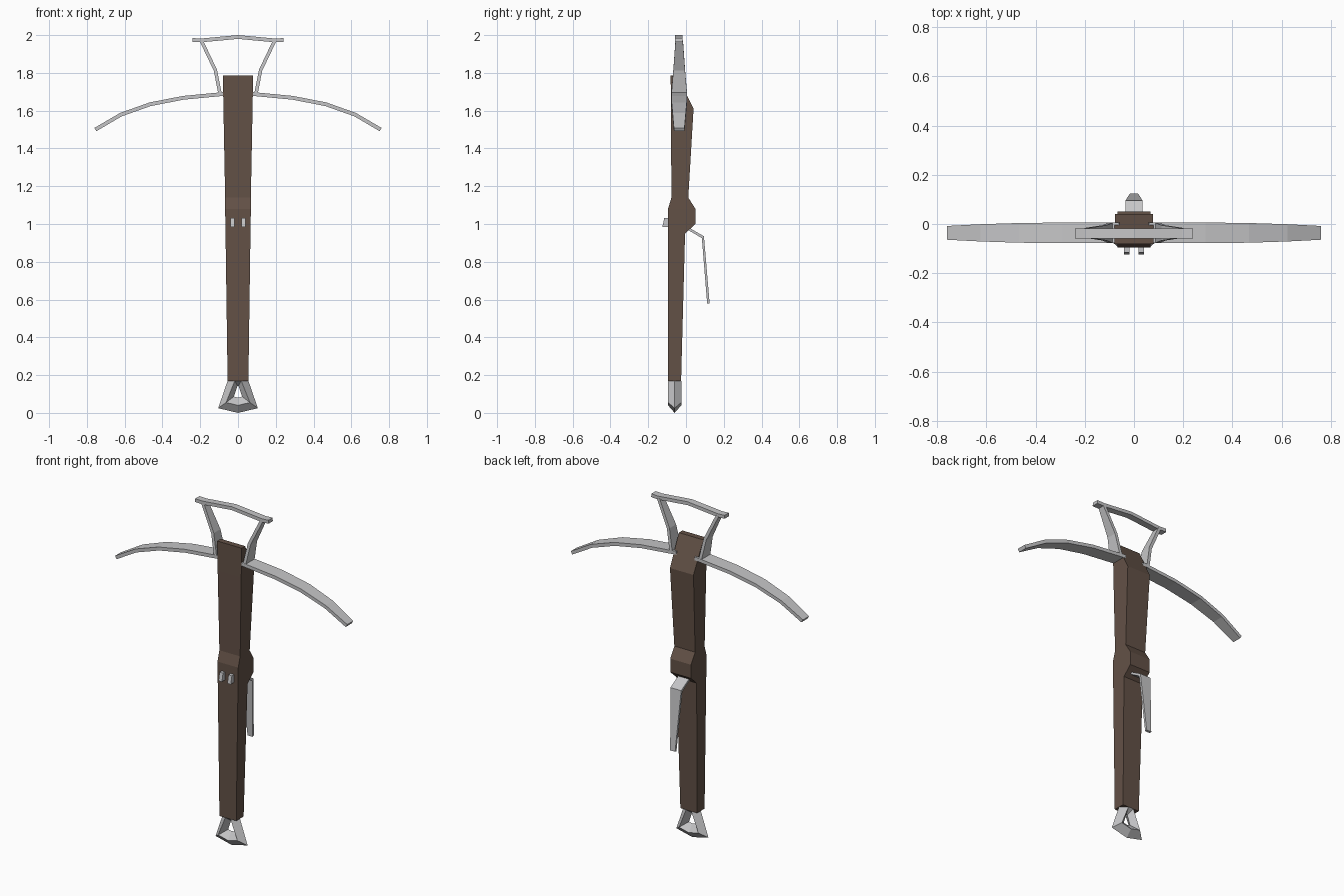
import bpy, bmesh
from mathutils import Vector

if "Cube" in bpy.data.objects:
    bpy.data.objects.remove(bpy.data.objects["Cube"])


def material(name, rgb):
    m = bpy.data.materials.new(name)
    m.diffuse_color = (*rgb, 1)
    m.use_nodes = True
    m.node_tree.nodes["Principled BSDF"].inputs["Base Color"].default_value = m.diffuse_color
    return m


WOOD = material("brown wood", (0.125, 0.083, 0.062))
STEEL = material("grey steel", (0.56, 0.56, 0.57))


def finish(name, bm, mat):
    bmesh.ops.recalc_face_normals(bm, faces=bm.faces)
    me = bpy.data.meshes.new(name)
    bm.to_mesh(me)
    bm.free()
    me.materials.append(mat)
    ob = bpy.data.objects.new(name, me)
    bpy.context.collection.objects.link(ob)
    return ob


def skin(bm, a, b):
    n = len(a)
    for i in range(n):
        j = (i + 1) % n
        bm.faces.new((a[i], a[j], b[j], b[i]))


def loft(name, rings, mat):
    """Join a row of closed sections and cap both ends."""
    bm = bmesh.new()
    rows = [[bm.verts.new(p) for p in r] for r in rings]
    for a, b in zip(rows, rows[1:]):
        skin(bm, a, b)
    bm.faces.new(rows[0])
    bm.faces.new(rows[-1])
    return finish(name, bm, mat)


def strip(name, path, thick, side=1):
    """Flat bar along (x, z, y centre, half depth) points."""
    pts = [Vector((p[0], p[1])) for p in path]
    rings = []
    for i, (x, z, y, d) in enumerate(path):
        t = (pts[min(i + 1, len(pts) - 1)] - pts[max(i - 1, 0)]).normalized()
        ox, oz = -t.y * thick / 2, t.x * thick / 2
        rings.append([(side * (x + ox), y - d, z + oz), (side * (x + ox), y + d, z + oz),
                      (side * (x - ox), y + d, z - oz), (side * (x - ox), y - d, z - oz)])
    return loft(name, rings, STEEL)


# Wooden stock: height, front y, back y, half width
stock = [(0.17, -0.095, -0.026, 0.055), (0.95, -0.095, -0.005, 0.066),
         (1.00, -0.095, 0.05, 0.067), (1.08, -0.095, 0.05, 0.068),
         (1.14, -0.077, 0.012, 0.068), (1.61, -0.080, 0.04, 0.077),
         (1.785, -0.081, -0.048, 0.08)]
loft("stock", [[(-w, f, z), (w, f, z), (w, b, z), (-w, b, z)] for z, f, b, w in stock], WOOD)

# Bow arms and stirrup posts, one per side
arm = [(0.06, 1.69, -0.036, 0.042), (0.29, 1.668, -0.036, 0.042), (0.465, 1.634, -0.036, 0.040),
       (0.62, 1.579, -0.036, 0.035), (0.755, 1.50, -0.036, 0.028)]
post = [(0.094, 1.685, -0.036, 0.042), (0.12, 1.815, -0.036, 0.031), (0.193, 1.968, -0.036, 0.02)]
for side, label in ((-1, "left"), (1, "right")):
    strip(label + "_bow_arm", arm, 0.02, side)
    strip(label + "_stirrup_post", post, 0.018, side)

# Shallow peaked bar across the stirrup
bar = [(-0.24, 1.974), (-0.195, 1.972), (0, 1.99), (0.195, 1.972), (0.24, 1.974)]
strip("stirrup_bar", [(x, z, -0.038, 0.02) for x, z in bar], 0.02)

# Bent trigger lever: outer (y, z), inner (y, z), half width
lever = [((0.01, 0.984), (0.0, 0.975), 0.035), ((0.095, 0.935), (0.084, 0.925), 0.035),
         ((0.125, 0.58), (0.112, 0.578), 0.016)]
loft("trigger", [[(-w, *o), (w, *o), (w, *i), (-w, *i)] for o, i, w in lever], STEEL)

# Two small string pegs on the front
for x, label in ((-0.029, "left"), (0.029, "right")):
    w = 0.011
    loft(label + "_string_peg",
         [[(x + s, -0.09, 0.985), (x + s, -0.125, 0.985),
           (x + s, -0.115, 1.032), (x + s, -0.09, 1.032)] for s in (-w, w)], STEEL)

# Open triangular foot with a diamond section
outer = [(-0.055, 0.17), (-0.105, 0.025), (0, 0), (0.105, 0.025), (0.055, 0.17)]
ridge = [(-0.017, 0.17), (-0.063, 0.055), (0, 0.04), (0.063, 0.055), (0.017, 0.17)]
hole = [(-0.003, 0.143), (-0.022, 0.086), (0, 0.081), (0.022, 0.086), (0.003, 0.143)]
bm = bmesh.new()
loops = [[bm.verts.new((x, y, z)) for x, z in loop]
         for loop, y in ((outer, -0.06), (ridge, -0.095), (hole, -0.06), (ridge, -0.025))]
for k in range(4):
    skin(bm, loops[k], loops[(k + 1) % 4])
finish("foot", bm, STEEL)
